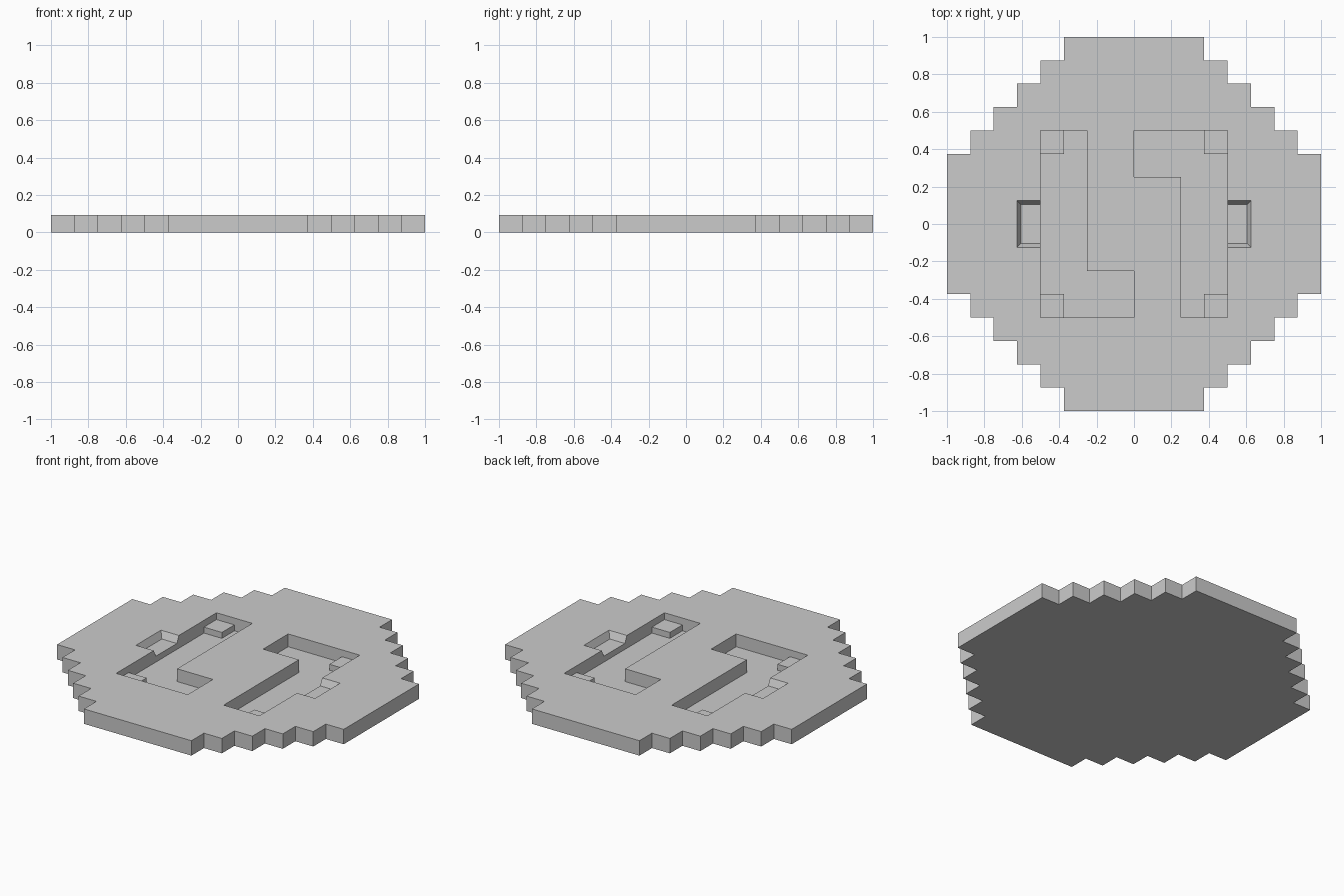
import bpy
import bmesh

if "Cube" in bpy.data.objects:
    bpy.data.objects.remove(bpy.data.objects["Cube"], do_unlink=True)

STEP = 0.125          # grid pitch of the stepped outline
TOP = 0.094           # disc thickness
FLOOR = 0.0135        # deep recess floor
LEDGE = 0.051         # corner ledges and side notch floor
ABOVE = TOP + 0.05    # cutters poke out of the top

stone = bpy.data.materials.new("plain grey")
stone.use_nodes = True
stone.diffuse_color = (0.6, 0.6, 0.6, 1)
stone.node_tree.nodes["Principled BSDF"].inputs["Base Color"].default_value = (0.6, 0.6, 0.6, 1)


def loft(name, low, high, z0, z1):
    """Solid between two matching outlines (counter-clockwise)."""
    bm = bmesh.new()
    a = [bm.verts.new((x, y, z0)) for x, y in low]
    b = [bm.verts.new((x, y, z1)) for x, y in high]
    bm.faces.new(a[::-1])
    bm.faces.new(b)
    for i in range(len(a)):
        j = (i + 1) % len(a)
        bm.faces.new((a[i], a[j], b[j], b[i]))
    bmesh.ops.recalc_face_normals(bm, faces=bm.faces)
    mesh = bpy.data.meshes.new(name)
    bm.to_mesh(mesh)
    bm.free()
    mesh.materials.append(stone)
    obj = bpy.data.objects.new(name, mesh)
    bpy.context.collection.objects.link(obj)
    return obj


def rect(x0, x1, y0, y1):
    return [(x0, y0), (x1, y0), (x1, y1), (x0, y1)]


def turned(points, s):
    """Half turn about the centre when s is -1."""
    return [(s * x, s * y) for x, y in points]


def carve(target, cutter):
    mod = target.modifiers.new("carve", 'BOOLEAN')
    mod.operation = 'DIFFERENCE'
    mod.solver = 'EXACT'
    mod.object = cutter
    bpy.context.view_layer.objects.active = target
    bpy.ops.object.modifier_apply(modifier=mod.name)
    bpy.data.objects.remove(cutter, do_unlink=True)


# Stepped round disc: one quarter staircase, rotated four times
quarter = [(8, 3)]
for k in range(5):
    quarter += [(7 - k, 3 + k), (7 - k, 4 + k)]
outline = []
for _ in range(4):
    outline += [(x * STEP, y * STEP) for x, y in quarter]
    quarter = [(-y, x) for x, y in quarter]
disc = loft("stepped_disc", outline, outline, 0, TOP)

# Two hooked recesses, leaving a column standing in two corners of each
hook = [(-0.375, -0.5), (0, -0.5), (0, -0.25), (-0.25, -0.25), (-0.25, 0.5),
        (-0.375, 0.5), (-0.375, 0.375), (-0.5, 0.375), (-0.5, -0.375), (-0.375, -0.375)]
for s in (1, -1):
    shape = turned(hook, s)
    carve(disc, loft("hook_cutter", shape, shape, FLOOR, ABOVE))

# Lower the corner columns to ledges
for sx in (1, -1):
    for sy in (1, -1):
        xs = sorted((sx * 0.35, sx * 0.5))
        ys = sorted((sy * 0.35, sy * 0.5))
        corner = rect(*xs, *ys)
        carve(disc, loft("ledge_cutter", corner, corner, LEDGE, ABOVE))

# Side notches with sloping walls, open towards the recesses
rise = (ABOVE - LEDGE) / (TOP - LEDGE) * 0.02
for s in (1, -1):
    low = rect(-0.605, -0.45, -0.105, 0.105)
    high = rect(-0.605 - rise, -0.45, -0.105 - rise, 0.105 + rise)
    carve(disc, loft("notch_cutter", turned(low, s), turned(high, s), LEDGE, ABOVE))
